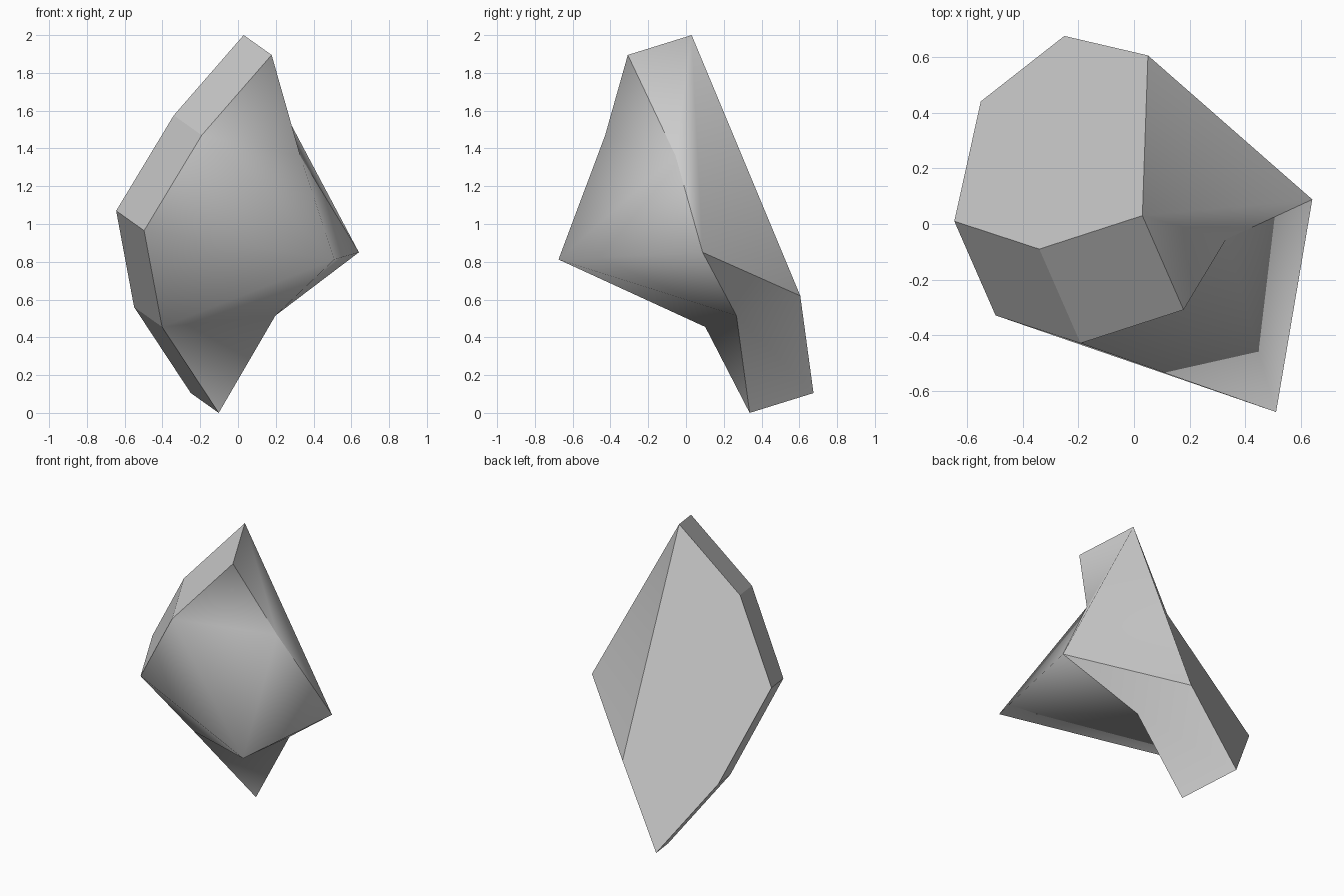
import bpy, bmesh
from mathutils import Vector

cube = bpy.data.objects.get("Cube")
if cube:
    bpy.data.objects.remove(cube)

# Stone colour
grey = bpy.data.materials.new("stone_grey")
grey.use_nodes = True
colour = (0.6, 0.6, 0.6, 1)
grey.diffuse_color = colour
grey.node_tree.nodes["Principled BSDF"].inputs["Base Color"].default_value = colour

# Back outline of the slab, pushed forward to give the front outline
back_profile = {
    "top": (0.03, 0.03, 2.0),
    "shoulder": (-0.34, -0.09, 1.575),
    "side": (-0.645, 0.01, 1.07),
    "hip": (-0.55, 0.44, 0.56),
    "foot": (-0.25, 0.675, 0.105),
    "heel": (0.05, 0.605, 0.62),
}
thickness = Vector((0.148, -0.338, -0.105))

bm = bmesh.new()
back = {n: bm.verts.new(p) for n, p in back_profile.items()}
front = {n: bm.verts.new(Vector(p) + thickness) for n, p in back_profile.items()}

# Outlying corners
wing = bm.verts.new((0.64, 0.088, 0.85))
nose = bm.verts.new((0.51, -0.675, 0.812))
brow = bm.verts.new((0.33, -0.055, 1.36))

groups = {}


def facet(group, *corners):
    groups[bm.faces.new(corners)] = group


# Flat back and the rim around it
facet("back", *back.values())
names = list(back_profile)
for a, b in zip(names, names[1:]):
    facet("rim_" + b, back[a], back[b], front[b], front[a])

# Wing that closes the open side of the rim
facet("wing", back["top"], back["heel"], wing)
facet("wing", back["top"], wing, brow)
facet("wing", back["top"], brow, front["top"])
facet("rim_heel", back["heel"], front["heel"], wing)

# Front drawn out to the nose
f = front
facet("front", f["top"], f["shoulder"], brow)
facet("front", f["foot"], f["heel"], f["hip"])
for a, b in ((brow, f["shoulder"]), (f["shoulder"], f["side"]), (f["side"], f["hip"]),
             (f["hip"], f["heel"]), (f["heel"], wing), (wing, brow)):
    facet("front", a, b, nose)

# Smooth within each group, sharp between groups
bmesh.ops.recalc_face_normals(bm, faces=bm.faces[:])
for face in bm.faces:
    face.smooth = True
for edge in bm.edges:
    edge.smooth = len({groups[face] for face in edge.link_faces}) == 1

mesh = bpy.data.meshes.new("faceted_stone")
bm.to_mesh(mesh)
bm.free()
mesh.materials.append(grey)
stone = bpy.data.objects.new("faceted_stone", mesh)
bpy.context.collection.objects.link(stone)
